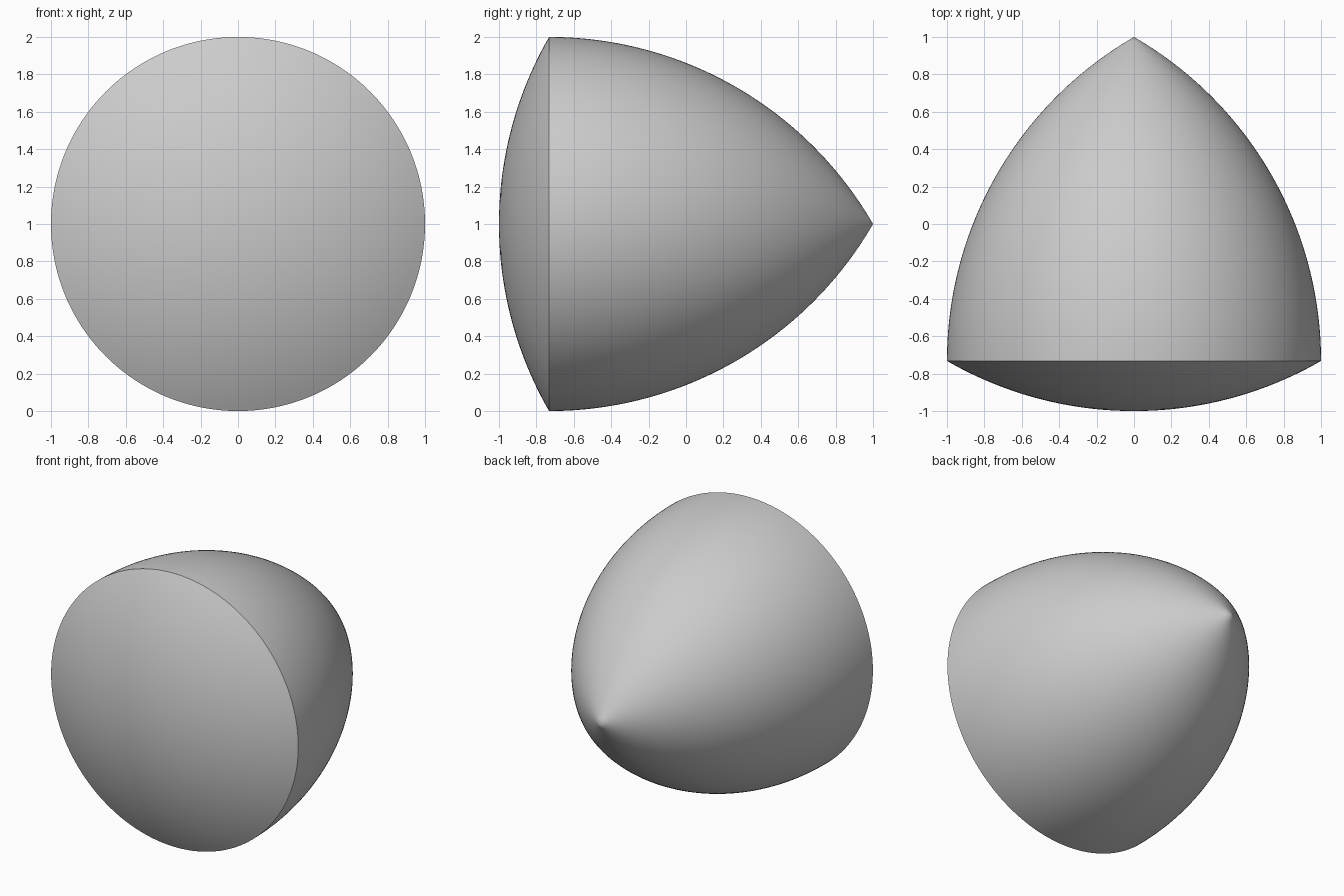
import bpy, bmesh
from math import sin, cos, pi, sqrt, radians
from mathutils import Vector

cube = bpy.data.objects.get("Cube")
if cube:
    bpy.data.objects.remove(cube, do_unlink=True)

WIDTH = 2.0
RIM_Y = 1 - sqrt(3)
SEGMENTS = 192
CAP_STEPS, SIDE_STEPS = 24, 48

# One flat grey
grey = bpy.data.materials.new("light_grey")
grey.use_nodes = True
colour = (0.6, 0.6, 0.6, 1)
grey.diffuse_color = colour
grey.node_tree.nodes["Principled BSDF"].inputs["Base Color"].default_value = colour

# Half of a constant-width triangle: front cap arc, then side arc to the point
profile = []
for i in range(CAP_STEPS + 1):
    a = pi / 6 * i / CAP_STEPS
    profile.append(Vector((WIDTH * sin(a), 1 - WIDTH * cos(a), 1)))
for i in range(1, SIDE_STEPS + 1):
    a = pi / 3 * i / SIDE_STEPS
    profile.append(Vector((WIDTH * cos(a) - 1, RIM_Y + WIDTH * sin(a), 1)))

# Revolve the profile about the front-to-back axis
bm = bmesh.new()
verts = [bm.verts.new(p) for p in profile]
edges = [bm.edges.new(pair) for pair in zip(verts, verts[1:])]
bmesh.ops.spin(bm, geom=verts + edges, cent=(0, 0, 1), axis=(0, 1, 0),
               angle=2 * pi, steps=SEGMENTS, use_merge=True)
bmesh.ops.remove_doubles(bm, verts=bm.verts, dist=0.0001)
bmesh.ops.recalc_face_normals(bm, faces=bm.faces)

mesh = bpy.data.meshes.new("constant_width_solid")
bm.to_mesh(mesh)
bm.free()
mesh.materials.append(grey)
solid = bpy.data.objects.new("constant_width_solid", mesh)
bpy.context.collection.objects.link(solid)

# Smooth surfaces with a sharp rim
bpy.ops.object.select_all(action='DESELECT')
solid.select_set(True)
bpy.context.view_layer.objects.active = solid
bpy.ops.object.shade_smooth_by_angle(angle=radians(30))
